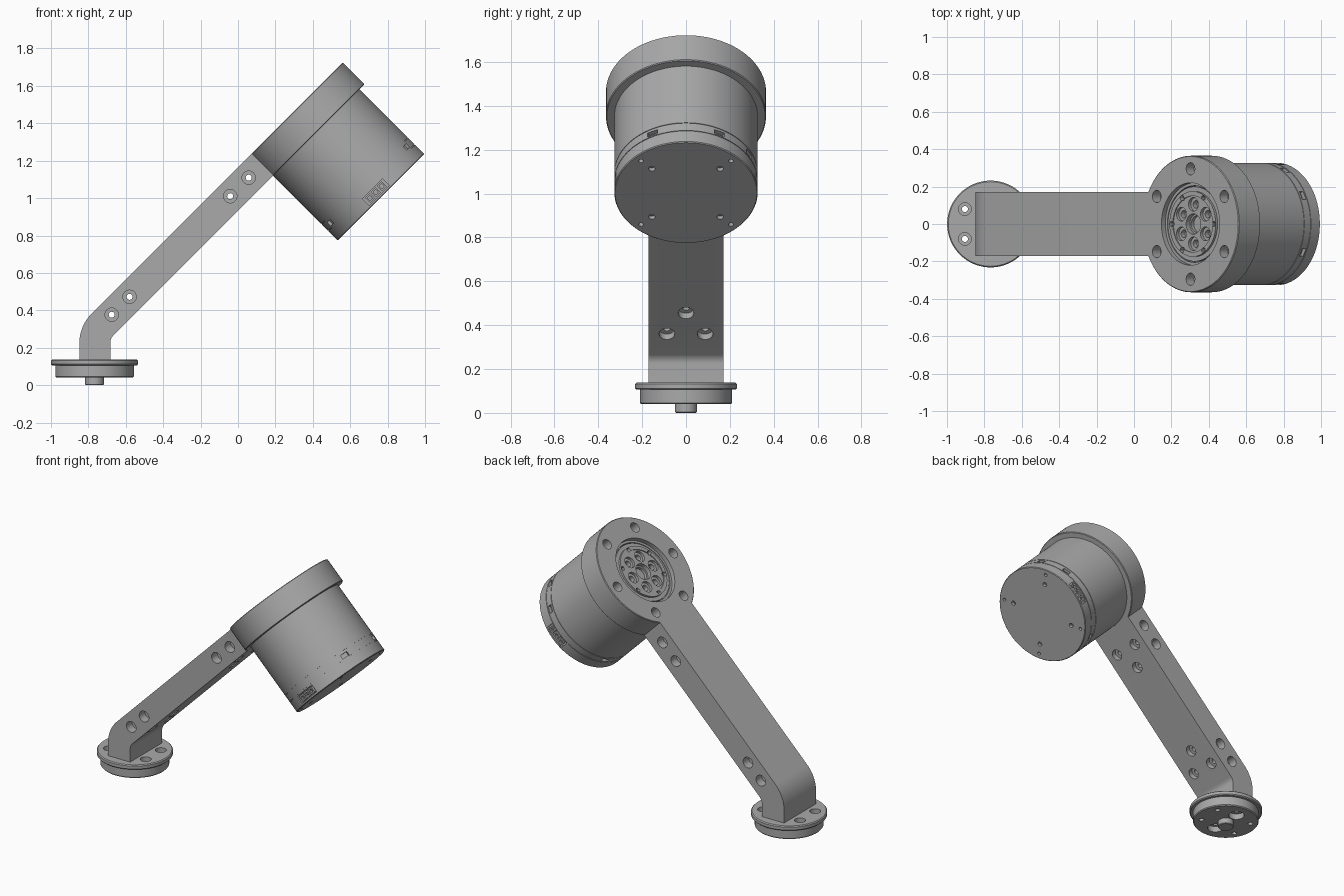
import bpy, bmesh, math
from math import sin, cos, pi, radians
from mathutils import Matrix, Vector

old = bpy.data.objects.get("Cube")
if old:
    bpy.data.objects.remove(old, do_unlink=True)

grey = bpy.data.materials.new("machined_grey")
grey.use_nodes = True
GREY = (0.40, 0.40, 0.40, 1)
grey.diffuse_color = GREY
grey.node_tree.nodes["Principled BSDF"].inputs["Base Color"].default_value = GREY

# Motor frame: local z is the motor axis, local x runs up along the arm
TILT = Matrix.Translation((0.302, 0, 1.467)) @ Matrix.Rotation(radians(-45), 4, "Y")
BASE = Matrix.Translation((-0.767, 0, 0))
IDENT = Matrix()


def finish(bm, name, matrix):
    bmesh.ops.recalc_face_normals(bm, faces=bm.faces)
    mesh = bpy.data.meshes.new(name)
    bm.to_mesh(mesh)
    bm.free()
    mesh.transform(matrix)
    mesh.materials.append(grey)
    obj = bpy.data.objects.new(name, mesh)
    bpy.context.collection.objects.link(obj)
    return obj


def add_lathe(bm, profile, matrix=IDENT, sides=24):
    """Closed solid turned around z from (radius, height) points."""
    rings = []
    for r, z in profile:
        n = 1 if r == 0 else sides
        rings.append([bm.verts.new(matrix @ Vector((r * cos(2 * pi * i / sides),
                      r * sin(2 * pi * i / sides), z))) for i in range(n)])
    for a, b in zip(rings, rings[1:]):
        for i in range(sides):
            j = (i + 1) % sides
            loop = [a[i % len(a)], a[j % len(a)], b[j % len(b)], b[i % len(b)]]
            bm.faces.new(list(dict.fromkeys(loop)))


def lathe(name, profile, matrix, sides=96):
    bm = bmesh.new()
    add_lathe(bm, profile, sides=sides)
    return finish(bm, name, matrix)


def add_box(bm, size, matrix):
    bmesh.ops.create_cube(bm, size=1, matrix=matrix @ Matrix.Diagonal((*size, 1)))


def bore(wide, depth, narrow, end, lead=0.02):
    """Profile of a counterbored hole going down from z = 0."""
    return [(0, lead), (wide, lead), (wide, -depth), (narrow, -depth), (narrow, -end), (0, -end)]


def combine(obj, tool, operation="DIFFERENCE"):
    mod = obj.modifiers.new("cut", "BOOLEAN")
    mod.operation, mod.solver, mod.object = operation, "EXACT", tool
    bpy.context.view_layer.objects.active = obj
    bpy.ops.object.modifier_apply(modifier=mod.name)
    bpy.data.objects.remove(tool, do_unlink=True)


def polar(radius, degrees, z=0):
    a = radians(degrees)
    return Matrix.Translation((radius * cos(a), radius * sin(a), z))


def shade(obj):
    bpy.ops.object.select_all(action="DESELECT")
    obj.select_set(True)
    bpy.context.view_layer.objects.active = obj
    bpy.ops.object.shade_smooth_by_angle(angle=radians(30))


# Bent arm: side outline with a concentric bend, extruded across y
outline = [(-0.848, 0.12)]
bend = [180 - 45 * i / 12 for i in range(13)]
outline += [(-0.626 + 0.222 * cos(radians(a)), 0.225 + 0.222 * sin(radians(a))) for a in bend]
for lz in (0, -0.165):
    p = TILT @ Vector((-0.27, 0, lz))
    outline.append((p.x, p.z))
outline += [(-0.626 + 0.057 * cos(radians(a)), 0.225 + 0.057 * sin(radians(a))) for a in bend[::-1]]
outline.append((-0.683, 0.12))
bm = bmesh.new()
face = bm.faces.new([bm.verts.new((x, -0.17, z)) for x, z in outline])
side = bmesh.ops.extrude_face_region(bm, geom=[face])["geom"]
bmesh.ops.translate(bm, vec=(0, 0.34, 0), verts=[v for v in side if isinstance(v, bmesh.types.BMVert)])
arm = finish(bm, "arm_and_collar", IDENT)

# Collar at the top of the arm
collar = lathe("collar", [(0, 0), (0.361, 0), (0.365, -0.004), (0.365, -0.161), (0.361, -0.165),
                          (0, -0.165)], TILT)
combine(arm, collar, "UNION")

# Screw holes in the arm sides, its underside and the collar
bm = bmesh.new()
for x in (-0.426, -0.566, -1.327, -1.462):
    m = Matrix.Translation((x, 0, -0.08)) @ Matrix.Rotation(pi / 2, 4, "X")
    add_lathe(bm, [(0, 0.2), (0.036, 0.2), (0.036, 0.11), (0.016, 0.11), (0.016, -0.11),
                   (0.036, -0.11), (0.036, -0.2), (0, -0.2)], m)
flip = Matrix.Rotation(pi, 4, "X")
for x, y in ((-0.63, 0), (-0.495, 0.087), (-0.495, -0.087),
             (-1.266, 0), (-1.40, 0.087), (-1.40, -0.087)):
    add_lathe(bm, bore(0.036, 0.035, 0.016, 0.06), Matrix.Translation((x, y, -0.165)) @ flip)
for i in range(6):
    add_lathe(bm, bore(0.033, 0.06, 0.016, 0.12), polar(0.295, 30 + 60 * i))
add_lathe(bm, bore(0.22, 0.03, 0.205, 0.07), sides=64)
combine(arm, finish(bm, "arm_holes", TILT))
shade(arm)

# Output hub with a flower of pockets
hub = lathe("output_hub", [(0, -0.022), (0.15, -0.022), (0.15, -0.016), (0.175, -0.016),
                           (0.175, -0.03), (0.2, -0.03), (0.2, -0.08), (0, -0.08)], TILT)
bm = bmesh.new()
add_lathe(bm, bore(0.055, 0.03, 0.045, 0.06), polar(0, 0, -0.02), 32)
for i in range(6):
    add_lathe(bm, bore(0.037, 0.02, 0.02, 0.05), polar(0.105, 30 + 60 * i, -0.02))
    add_lathe(bm, bore(0.014, 0.02, 0.008, 0.04), polar(0.16, 60 * i, -0.02), 12)
combine(hub, finish(bm, "hub_holes", TILT))
shade(hub)

# Motor can with two fine seams near its end cap
can = [(0, -0.15), (0.327, -0.15)]
for z in (-0.53, -0.58):
    can += [(0.327, z), (0.324, z), (0.324, z - 0.004), (0.327, z - 0.004)]
can += [(0.327, -0.651), (0.323, -0.655), (0, -0.655)]
motor = lathe("motor_can", can, TILT, 128)
bm = bmesh.new()
for i in range(4):
    for radius, size in ((0.22, 0.015), (0.29, 0.011)):
        m = polar(radius, 45 + 90 * i, -0.655) @ flip
        add_lathe(bm, bore(size, 0.02, size * 0.6, 0.03), m, 16)
for a in (28, -28, 62, 152, 208):
    m = Matrix.Rotation(radians(a), 4, "Z") @ Matrix.Translation((0.327, 0, -0.56))
    add_box(bm, (0.04, 0.05, 0.026), m)
for a in (-90, 90):
    m = Matrix.Rotation(radians(a), 4, "Z") @ Matrix.Translation((0.327, 0, -0.615))
    add_box(bm, (0.05, 0.15, 0.05), m)
combine(motor, finish(bm, "motor_cutouts", TILT))
shade(motor)

# Sockets seated in the two connector openings
for a, label in ((-90, "front"), (90, "back")):
    bm = bmesh.new()
    turn = Matrix.Rotation(radians(a), 4, "Z")
    for y in (-0.045, 0, 0.045):
        add_box(bm, (0.025, 0.036, 0.04), turn @ Matrix.Translation((0.308, y, -0.615)))
    socket = finish(bm, label + "_socket", TILT)
    bm = bmesh.new()
    for y in (-0.045, 0, 0.045):
        pin = turn @ Matrix.Translation((0.32, y, -0.615)) @ Matrix.Rotation(pi / 2, 4, "Y")
        add_lathe(bm, bore(0.011, 0.012, 0.006, 0.018), pin, 12)
    combine(socket, finish(bm, "pin_holes", TILT))

# Round mounting base with a flange and a centre stub
base = lathe("mounting_base", [(0, 0.138), (0.226, 0.138), (0.232, 0.132), (0.232, 0.112),
                               (0.226, 0.106), (0.21, 0.106), (0.21, 0.046), (0.205, 0.04),
                               (0, 0.04)], BASE)
bm = bmesh.new()
for x in (-0.137, 0.137):
    for y in (-0.08, 0.08):
        add_lathe(bm, bore(0.034, 0.04, 0.016, 0.2), Matrix.Translation((x, y, 0.138)))
for y in (-0.105, 0.105):
    add_lathe(bm, bore(0.05, 0.04, 0.03, 0.06), Matrix.Translation((0, y, 0.04)) @ flip)
combine(base, finish(bm, "base_holes", BASE))
shade(base)
stub = lathe("centre_stub", [(0, 0.06), (0.05, 0.06), (0.05, 0.004), (0.046, 0), (0, 0)], BASE, 48)
shade(stub)
